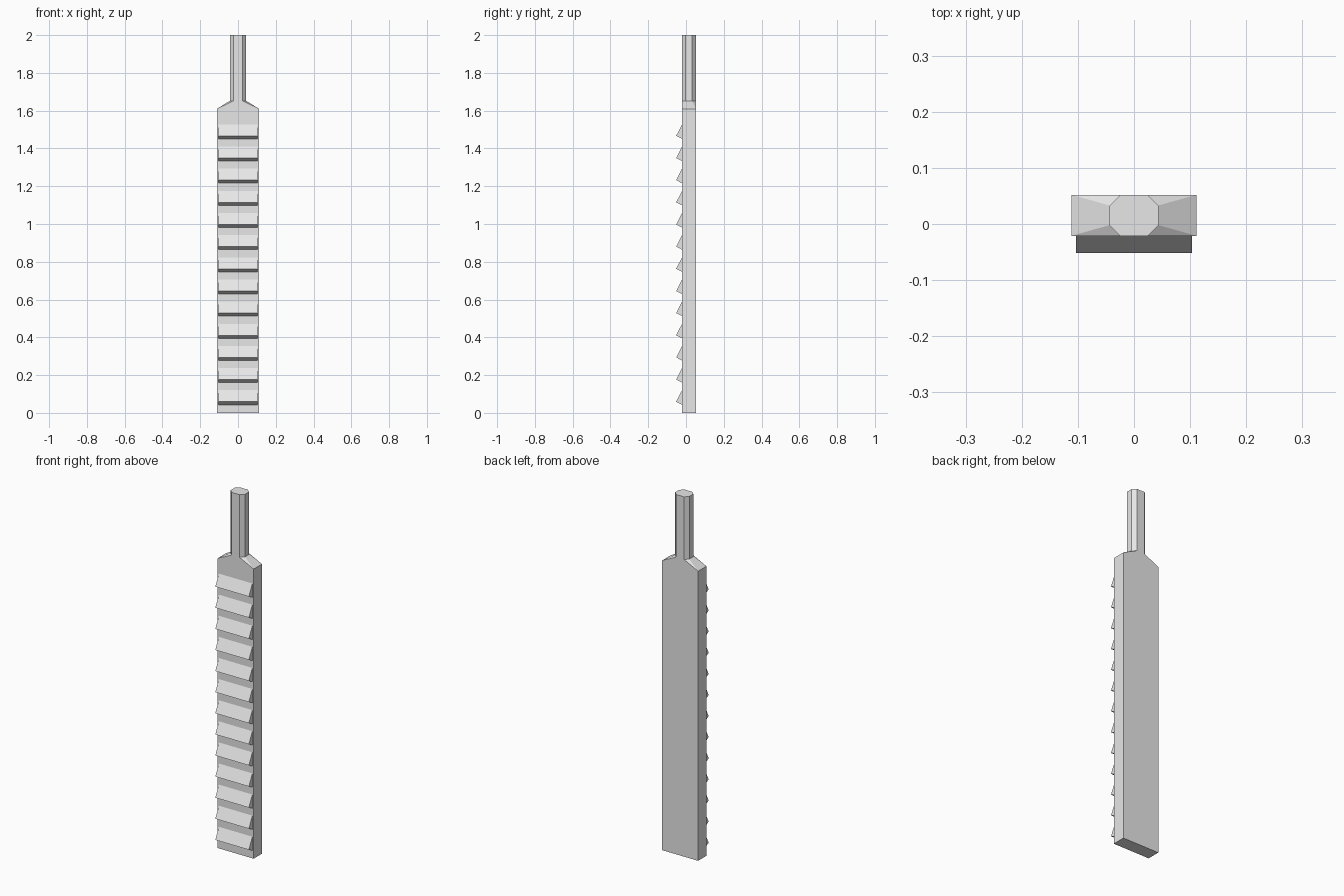
import bpy, bmesh
from mathutils import Vector

cube = bpy.data.objects.get("Cube")
if cube:
    bpy.data.objects.remove(cube)

GREY = (0.8, 0.8, 0.8, 1)
mat = bpy.data.materials.new("plain grey")
mat.use_nodes = True
mat.diffuse_color = GREY
mat.node_tree.nodes["Principled BSDF"].inputs["Base Color"].default_value = GREY

FRONT, BACK = -0.021, 0.052
MID = (FRONT + BACK) / 2
HALF = (BACK - FRONT) / 2


def finish(bm, name):
    bmesh.ops.recalc_face_normals(bm, faces=bm.faces[:])
    mesh = bpy.data.meshes.new(name)
    bm.to_mesh(mesh)
    bm.free()
    mesh.materials.append(mat)
    obj = bpy.data.objects.new(name, mesh)
    bpy.context.collection.objects.link(obj)
    return obj


# Flat blade whose shoulders narrow to an octagon, extruded as the tang
bm = bmesh.new()
signs = [(sx, sy) for sx in (-1, 1) for sy in (-1, 1)]
for sx, sy in signs:
    for z in (0, 1.61):
        bm.verts.new((sx * 0.111, MID + sy * HALF, z))
    for x, y in ((0.0435, 0.0175), (0.0245, HALF)):
        bm.verts.new((sx * x, MID + sy * y, 1.652))
bmesh.ops.convex_hull(bm, input=bm.verts[:])
bmesh.ops.dissolve_limit(bm, angle_limit=0.01, verts=bm.verts[:], edges=bm.edges[:])
neck = max(bm.faces, key=lambda f: f.calc_center_median().z)
tang = bmesh.ops.extrude_discrete_faces(bm, faces=[neck])["faces"][0]
ring = bmesh.ops.extrude_face_region(bm, geom=[tang])["geom"]
top = [v for v in ring if isinstance(v, bmesh.types.BMVert)]
for v in top:
    v.co.z = 2
bmesh.ops.delete(bm, geom=[tang], context="FACES")
bmesh.ops.remove_doubles(bm, verts=bm.verts[:], dist=0.0005)
finish(bm, "blade_and_tang")

# Row of wedge teeth across the front face
PROFILE = [(FRONT, 0), (-0.052, 0.016), (FRONT, 0.077)]
for i in range(13):
    bm = bmesh.new()
    base = 0.043 + i * 0.1173
    side = bm.faces.new([bm.verts.new((-0.103, y, base + z)) for y, z in PROFILE])
    out = bmesh.ops.extrude_face_region(bm, geom=[side])["geom"]
    moved = [v for v in out if isinstance(v, bmesh.types.BMVert)]
    bmesh.ops.translate(bm, verts=moved, vec=Vector((0.206, 0, 0)))
    finish(bm, f"tooth_{i + 1}")
